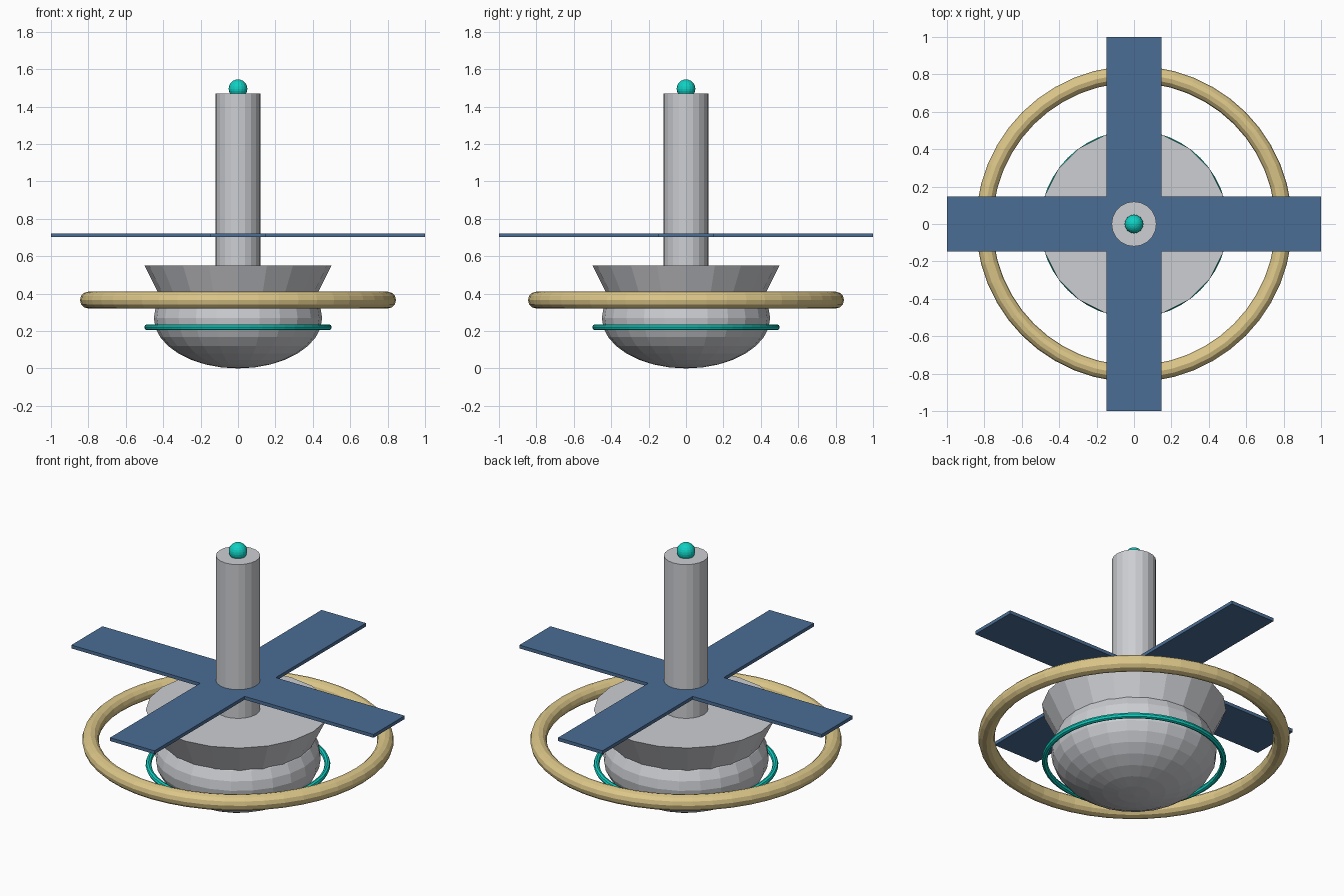
import bpy, bmesh, math

cube = bpy.data.objects.get("Cube")
if cube:
    bpy.data.objects.remove(cube, do_unlink=True)


def make_material(name, rgb):
    mat = bpy.data.materials.new(name)
    mat.use_nodes = True
    mat.diffuse_color = (*rgb, 1)
    mat.node_tree.nodes["Principled BSDF"].inputs["Base Color"].default_value = (*rgb, 1)
    return mat


silver = make_material("silver", (0.61, 0.62, 0.65))
blue = make_material("panel blue", (0.07, 0.155, 0.30))
gold = make_material("pale gold", (0.72, 0.57, 0.25))
teal = make_material("bright teal", (0.005, 0.63, 0.54))


def finish(name, mat):
    obj = bpy.context.object
    obj.name = name
    obj.data.materials.append(mat)
    return obj


def cone(name, r_low, r_high, z_low, z_high, mat, sides=20):
    bpy.ops.mesh.primitive_cone_add(vertices=sides, radius1=r_low, radius2=r_high,
                                    depth=z_high - z_low, location=(0, 0, (z_low + z_high) / 2))
    return finish(name, mat)


def ball(name, radius, height, z, mat, segments, rings):
    bpy.ops.mesh.primitive_uv_sphere_add(segments=segments, ring_count=rings,
                                         radius=1, location=(0, 0, z))
    bpy.context.object.scale = (radius, radius, height)
    return finish(name, mat)


def ring(name, major, minor, z, mat, segments, sides):
    bpy.ops.mesh.primitive_torus_add(major_radius=major, minor_radius=minor, major_segments=segments,
                                     minor_segments=sides, location=(0, 0, z))
    return finish(name, mat)


# Body: flattened bowl, flared collar and tall mast
ball("lower_hull", 0.45, 0.27, 0.27, silver, 24, 16)
cone("flared_collar", 0.35, 0.5, 0.25, 0.55, silver)
cone("mast", 0.12, 0.12, 0.47, 1.47, silver)
ball("mast_beacon", 0.05, 0.05, 1.495, teal, 16, 12)

# Rings around the body
ring("outer_ring", 0.8, 0.045, 0.365, gold, 48, 12)
ring("hull_band", 0.485, 0.016, 0.22, teal, 48, 8)

# Cross of four flat panels, extruded from one outline
half, tip, thickness = 0.147, 1.0, 0.02
arm = [(tip, -half), (tip, half), (half, half)]
bm = bmesh.new()
outline = []
for quarter in range(4):
    c, s = math.cos(quarter * math.pi / 2), math.sin(quarter * math.pi / 2)
    outline += [bm.verts.new((x * c - y * s, x * s + y * c, 0)) for x, y in arm]
face = bm.faces.new(outline)
top = bmesh.ops.extrude_face_region(bm, geom=[face])["geom"]
bmesh.ops.translate(bm, vec=(0, 0, thickness),
                    verts=[v for v in top if isinstance(v, bmesh.types.BMVert)])
bmesh.ops.recalc_face_normals(bm, faces=bm.faces)
mesh = bpy.data.meshes.new("cross_panels")
bm.to_mesh(mesh)
bm.free()
panels = bpy.data.objects.new("cross_panels", mesh)
panels.location.z = 0.702
mesh.materials.append(blue)
bpy.context.collection.objects.link(panels)
